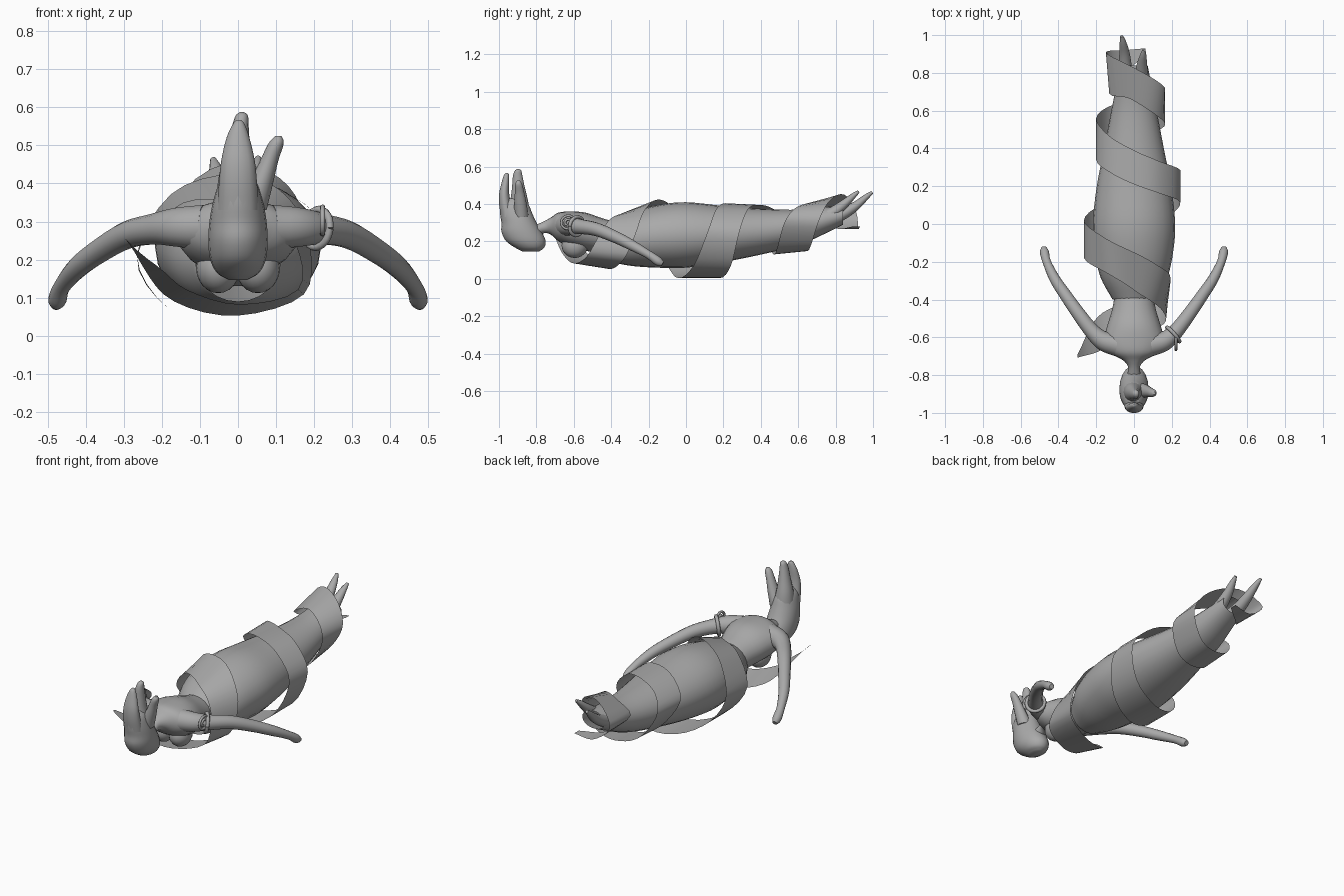
import bpy, bmesh, math
from mathutils import Vector

grey = bpy.data.materials.new("plain grey")
grey.diffuse_color = (0.4, 0.4, 0.4, 1)


def spline(rows, steps):
    """Catmull-Rom resampling of rows of any length."""
    rows = [Vector(r) for r in rows]
    rows = [rows[0] * 2 - rows[1]] + rows + [rows[-1] * 2 - rows[-2]]
    out = []
    for a, b, c, d in zip(rows, rows[1:], rows[2:], rows[3:]):
        for i in range(steps):
            t = i / steps
            out.append((b * 2 + (c - a) * t + (a * 2 - b * 5 + c * 4 - d) * t * t
                        + (b * 3 - a - c * 3 + d) * t ** 3) * 0.5)
    return out + [rows[-2]]


def finish(name, bm, angle=50):
    bmesh.ops.recalc_face_normals(bm, faces=bm.faces)
    me = bpy.data.meshes.new(name)
    bm.to_mesh(me)
    bm.free()
    me.materials.append(grey)
    ob = bpy.data.objects.new(name, me)
    bpy.context.collection.objects.link(ob)
    bpy.ops.object.select_all(action='DESELECT')
    bpy.context.view_layer.objects.active = ob
    ob.select_set(True)
    bpy.ops.object.shade_smooth_by_angle(angle=math.radians(angle))
    return ob


def loft(name, rows, axis=None, sides=20, steps=4, cap=True):
    """Rows are x, y, z, radius 1, radius 2; rings face a fixed axis or the path."""
    pts = spline(rows, steps)
    bm = bmesh.new()
    rings = []
    for i, p in enumerate(pts):
        c = Vector(p[:3])
        if axis == 'y':
            u, v = Vector((1, 0, 0)), Vector((0, 0, 1))
        elif axis == 'z':
            u, v = Vector((1, 0, 0)), Vector((0, 1, 0))
        else:
            t = Vector(pts[min(i + 1, len(pts) - 1)][:3]) - Vector(pts[max(i - 1, 0)][:3])
            t.normalize()
            ref = Vector((1, 0, 0)) if abs(t.x) < 0.5 else Vector((0, 0, 1))
            u = t.cross(ref).normalized()
            v = u.cross(t)
        rings.append([bm.verts.new(c + u * p[3] * math.cos(a) + v * p[4] * math.sin(a))
                      for a in (2 * math.pi * k / sides for k in range(sides))])
    for r, s in zip(rings, rings[1:]):
        # Start each strip at the nearest vertex so rings never twist
        o = min(range(sides), key=lambda k: (s[k].co - r[0].co).length)
        s[:] = s[o:] + s[:o]
        for k in range(sides):
            j = (k + 1) % sides
            bm.faces.new((r[k], r[j], s[j], s[k]))
    if cap:
        for r in (rings[0], rings[-1]):
            bm.faces.new(r)
    return finish(name, bm)


def body(rows):
    """Turn y, half width, low z, high z into loft rows."""
    return [(0, y, (lo + hi) / 2, w, (hi - lo) / 2) for y, w, lo, hi in rows]


def ball(name, loc, size):
    bm = bmesh.new()
    bmesh.ops.create_uvsphere(bm, u_segments=20, v_segments=12, radius=1)
    bmesh.ops.scale(bm, vec=size, verts=bm.verts)
    bmesh.ops.translate(bm, vec=loc, verts=bm.verts)
    return finish(name, bm)


# Skirt: long tapering shell, open at the hem
loft("skirt", body([(-.40, .112, .09, .305), (-.38, .125, .085, .315), (-.28, .178, .068, .36),
                    (-.15, .207, .06, .395), (0, .218, .06, .41), (.2, .197, .09, .39),
                    (.4, .158, .13, .375), (.6, .12, .18, .37), (.75, .09, .245, .385),
                    (.84, .072, .29, .39)]), 'y', 24, cap=False)

# Torso, chest and neck
loft("torso", body([(-.80, .035, .23, .29), (-.755, .032, .245, .31), (-.72, .06, .235, .33),
                    (-.68, .13, .20, .355), (-.62, .16, .17, .36), (-.54, .142, .15, .355),
                    (-.45, .115, .14, .325), (-.36, .10, .13, .30)]), 'y')
for s, side in ((-1, "left"), (1, "right")):
    ball(side + "_breast", (s * .052, -.595, .178), (.058, .07, .066))
    # Arm from shoulder to hand
    loft(side + "_arm", [(s * x, y, z, r, r) for x, y, z, r in (
        (.09, -.64, .285, .06), (.16, -.62, .285, .052), (.22, -.57, .28, .041),
        (.29, -.48, .265, .036), (.36, -.38, .225, .032), (.42, -.29, .18, .028),
        (.462, -.2, .13, .022), (.474, -.15, .095, .024), (.478, -.125, .08, .014))], sides=14)

# Feet below the hem
loft("left_foot", [(-.03, .70, .30, .045, .045), (-.045, .82, .34, .034, .036),
                   (-.05, .90, .385, .025, .028), (-.058, .96, .435, .016, .018),
                   (-.065, .995, .463, .008, .008)], sides=12)
loft("right_foot", [(.03, .66, .30, .045, .045), (.04, .77, .345, .034, .036),
                    (.042, .84, .395, .025, .028), (.048, .89, .44, .016, .018),
                    (.053, .922, .467, .008, .008)], sides=12)

# Head, hanging face down, with upswept locks
loft("head", [(0, -.83, .147, .025, .045), (0, -.835, .165, .055, .075), (0, -.855, .20, .073, .105),
              (0, -.878, .25, .078, .108), (0, -.893, .30, .075, .094), (0, -.908, .35, .066, .086),
              (0, -.918, .40, .05, .075), (0, -.92, .43, .025, .045)], 'z')
loft("front_lock", [(0, -.95, .33, .055, .04), (0, -.967, .40, .05, .033), (0, -.972, .46, .044, .027),
                    (0, -.965, .52, .03, .02), (.002, -.96, .555, .016, .014),
                    (.002, -.958, .567, .006, .006)], 'z', 14)
loft("back_lock", [(0, -.89, .34, .06, .06), (-.005, -.892, .42, .045, .048),
                   (0, -.896, .49, .032, .035), (.006, -.9, .55, .022, .026),
                   (.01, -.898, .578, .016, .018), (.01, -.898, .587, .006, .006)], 'z', 14)
loft("side_lock", [(.03, -.88, .33, .045, .04), (.06, -.885, .40, .032, .034),
                   (.082, -.89, .46, .024, .026), (.1, -.895, .505, .02, .02),
                   (.106, -.896, .525, .008, .008)], 'z', 14)

# Armband: a ring around the arm with a flat curl on its outer side
axis = Vector((.72, .64, -.12)).normalized()
u = axis.cross(Vector((0, 0, 1))).normalized()
v = u.cross(axis)
centre = Vector((.208, -.585, .282))
loft("armband", [(*(centre + (u * math.cos(a) + v * math.sin(a)) * .05), .01, .01)
                 for a in (i * math.pi / 6 for i in range(13))], sides=8, steps=2)
loft("armband_curl", [(.222, -.632 + (.045 - .002 * i) * math.cos(i * math.pi / 5),
                       .298 + (.045 - .002 * i) * math.sin(i * math.pi / 5), .007, .007)
                      for i in range(18)], sides=8, steps=2)

# Ribbon spiralling around the body: x, y, z, half width, outward flare of the rear edge
path = [(.06, .91, .28, .02, 0), (-.05, .86, .27, .06, 0), (-.14, .80, .35, .11, .1),
        (-.03, .755, .425, .09, .3), (.10, .68, .40, .085, .2), (.165, .62, .31, .09, 0),
        (.10, .58, .18, .09, -.1), (0, .56, .14, .09, -.1), (-.13, .53, .18, .095, -.05),
        (-.20, .45, .30, .11, 0), (-.13, .37, .375, .095, 0), (0, .30, .40, .09, -.05),
        (.14, .245, .37, .085, 0), (.245, .20, .25, .085, 0), (.18, .14, .07, .1, 0),
        (0, .07, .004, .11, 0), (-.18, .0, .07, .1, 0), (-.265, -.08, .21, .1, 0),
        (-.16, -.16, .36, .1, .2), (0, -.25, .385, .1, .4), (.11, -.315, .34, .09, .35),
        (.17, -.365, .24, .095, .2), (.165, -.43, .115, .1, .1), (0, -.50, .068, .1, .15),
        (-.15, -.56, .105, .09, .25), (-.23, -.63, .18, .055, .3), (-.30, -.70, .26, .008, 0)]
bm = bmesh.new()
pairs = []
for x, y, z, h, s in spline(path, 4):
    flare = Vector((x, 0, z - .25)).normalized() * s + Vector((0, 1, 0))
    pairs.append([bm.verts.new(Vector((x, y, z)) + flare * k) for k in (-h, h)])
for (a, b), (c, d) in zip(pairs, pairs[1:]):
    bm.faces.new((a, b, d, c))
finish("ribbon", bm)
